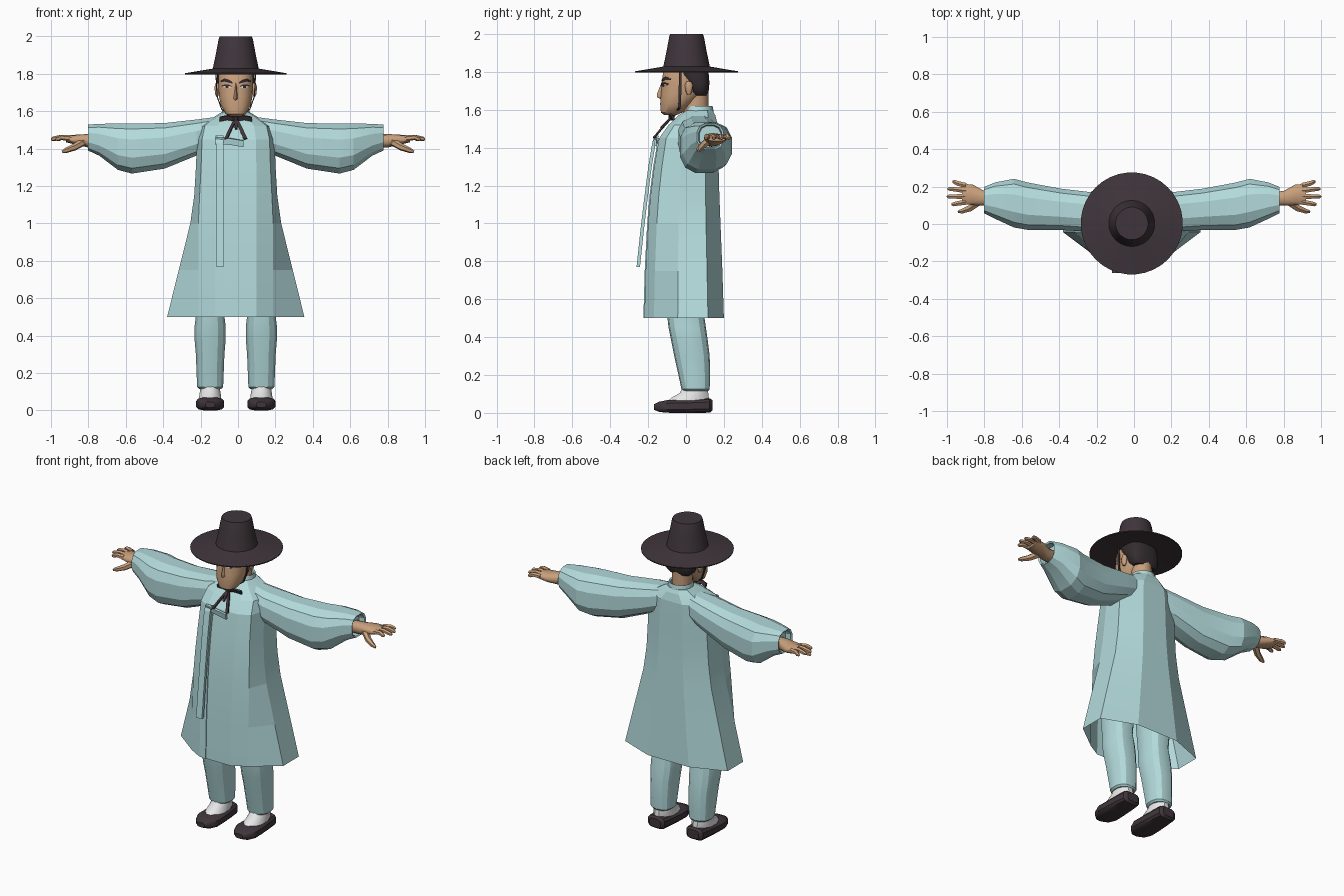
import bpy, bmesh, math
from mathutils import Vector as V

if "Cube" in bpy.data.objects:
    bpy.data.objects.remove(bpy.data.objects["Cube"])

CX = -0.012  # body centre line


def mat(name, rgb):
    m = bpy.data.materials.new(name)
    m.diffuse_color = (*rgb, 1)
    m.use_nodes = True
    m.node_tree.nodes["Principled BSDF"].inputs["Base Color"].default_value = m.diffuse_color
    return m


TEAL = mat("pale teal cloth", (0.45, 0.70, 0.71))
DARK = mat("dark horsehair", (0.05, 0.036, 0.043))
HAIR = mat("black hair", (0.035, 0.026, 0.03))
SKIN = mat("tan skin", (0.58, 0.35, 0.20))
WHITE = mat("white cotton", (0.82, 0.82, 0.82))


def ell(c, u, v, n, e=2.0):
    """Rounded ring around c spanned by u and v; a higher e is boxier."""
    out = []
    for i in range(n):
        a = 2 * math.pi * (i + 0.5) / n
        ca, sa = math.cos(a), math.sin(a)
        out.append(V(c) + V(u) * math.copysign(abs(ca) ** (2 / e), ca)
                   + V(v) * math.copysign(abs(sa) ** (2 / e), sa))
    return out


def loft(name, parts, material, angle=35, cap0=True, cap1=True):
    """Skin one or more lists of rings into a single object."""
    bm = bmesh.new()
    for rings in parts:
        vs = [[bm.verts.new(p) for p in r] for r in rings]
        n = len(vs[0])
        for a, b in zip(vs, vs[1:]):
            for i in range(n):
                j = (i + 1) % n
                bm.faces.new((a[i], a[j], b[j], b[i]))
        if cap0:
            bm.faces.new(vs[0][::-1])
        if cap1:
            bm.faces.new(vs[-1])
    bmesh.ops.recalc_face_normals(bm, faces=bm.faces)
    me = bpy.data.meshes.new(name)
    bm.to_mesh(me)
    bm.free()
    me.materials.append(material)
    ob = bpy.data.objects.new(name, me)
    bpy.context.collection.objects.link(ob)
    if angle:
        bpy.ops.object.select_all(action='DESELECT')
        ob.select_set(True)
        bpy.context.view_layer.objects.active = ob
        bpy.ops.object.shade_smooth_by_angle(angle=math.radians(angle))
    return ob


def zring(x, z, w, y0, y1, n, e=2.0):
    return ell((x, (y0 + y1) / 2, z), (w, 0, 0), (0, (y1 - y0) / 2, 0), n, e)


def xring(x, z0, z1, y0, y1, n, e=2.0):
    return ell((x, (y0 + y1) / 2, (z0 + z1) / 2), (0, (y1 - y0) / 2, 0), (0, 0, (z1 - z0) / 2), n, e)


def strip_rings(pts, width, t):
    """Flat ribbon: width is a vector, t the thickness."""
    pts, w, out = [V(p) for p in pts], V(width) / 2, []
    for i, p in enumerate(pts):
        d = pts[min(i + 1, len(pts) - 1)] - pts[max(i - 1, 0)]
        k = d.cross(w).normalized() * t / 2
        out.append([p + w + k, p - w + k, p - w - k, p + w - k])
    return out


def tube(pts, radii, n=6):
    out = []
    for i, p in enumerate(pts):
        d = (V(pts[min(i + 1, len(pts) - 1)]) - V(pts[max(i - 1, 0)])).normalized()
        u = d.cross(V((0, 0, 1))).normalized()
        out.append(ell(p, u * radii[i], d.cross(u) * radii[i], n))
    return out


# Robe: faceted, flared, open at the hem
def robe_ring(z, w, f, b):
    def y(t):
        return f + (b - f) * t
    half = [(min(.11, .52 * w), f), (min(.2, .87 * w), y(.12)), (w, y(.42)),
            (w, y(.8)), (.4 * w, b)]
    pts = half + [(-x, yy) for x, yy in reversed(half)]
    return [V((CX + x, yy, z)) for x, yy in pts]


robe = [(.5, .367, -.22, .20), (.75, .305, -.213, .192), (1.0, .243, -.2, .182),
        (1.15, .222, -.187, .176), (1.3, .213, -.168, .172), (1.45, .207, -.142, .17),
        (1.52, .19, -.092, .168), (1.57, .115, -.04, .155), (1.595, .075, 0, .142)]
loft("robe", [[robe_ring(*r) for r in robe]], TEAL, angle=12, cap0=False)

# Collar band and neck
loft("collar", [[zring(CX, z, w, a, b, 14) for z, w, a, b in
                 [(1.54, .085, -.035, .15), (1.59, .078, -.01, .146), (1.62, .072, .0, .14),
                  (1.615, .062, .01, .13), (1.58, .06, .012, .128)]]], TEAL, cap0=False)
loft("neck", [[zring(CX, z, .06, -.015, .118, 14) for z in (1.55, 1.62, 1.72)]], SKIN)

# Sleeves: wide hanging bags gathered at the cuffs
sleeve = [(.1, 1.41, 1.572, -.02, .15), (.21, 1.36, 1.558, -.045, .172),
          (.38, 1.29, 1.54, -.035, .192), (.555, 1.263, 1.537, -.035, .225),
          (.63, 1.283, 1.537, -.022, .245), (.73, 1.36, 1.535, .025, .225),
          (.79, 1.388, 1.53, .055, .2), (.785, 1.395, 1.52, .065, .19),
          (.75, 1.4, 1.515, .07, .185)]
for s, side in ((-1, "left"), (1, "right")):
    loft(side + "_sleeve", [[xring(CX + s * x, *r, 12, 2.6) for x, *r in sleeve]], TEAL, angle=14)

    # Hand with four fingers and a thumb
    palm = [xring(s * x, zc - rz, zc + rz, yc - ry, yc + ry, 10, 2.4) for x, yc, zc, ry, rz in
            [(.74, .135, 1.44, .038, .036), (.8, .138, 1.442, .04, .036),
             (.86, .155, 1.447, .057, .028), (.92, .162, 1.452, .056, .018)]]
    hand = [palm]
    for y, tip, dy in ((.117, .975, -.012), (.147, 1.0, 0), (.178, .995, .01), (.206, .97, .02)):
        hand.append(tube([(s * .9, y, 1.455), (s * .945, y + dy * .6, 1.46),
                          (s * (tip - .01), y + dy, 1.452), (s * tip, y + dy, 1.449)],
                         [.016, .014, .012, .006]))
    hand.append(tube([(s * .83, .118, 1.435), (s * .875, .085, 1.408),
                      (s * .92, .068, 1.39), (s * .94, .066, 1.382)], [.022, .019, .014, .007]))
    loft(side + "_hand", hand, SKIN, angle=50)

    # Trouser leg, sock and shoe
    x = CX + s * .137
    leg = [(.115, .06, -.015, .118), (.125, .071, -.024, .125), (.2, .074, -.04, .127),
           (.3, .078, -.062, .125), (.38, .085, -.078, .115), (.45, .085, -.092, .105),
           (.52, .076, -.1, .095), (.72, .095, -.105, .1), (.95, .105, -.1, .1)]
    loft(side + "_trouser_leg", [[zring(x, z, w, a, b, 14, 2.4) for z, w, a, b in leg]], TEAL, angle=25)
    sock = [(.05, .062, -.115, .125), (.08, .06, -.08, .124), (.105, .056, -.035, .12), (.16, .05, -.01, .11)]
    loft(side + "_sock", [[zring(x, z, w, a, b, 12) for z, w, a, b in sock]], WHITE)
    shoe = [(.14, .04, .012, .068), (.125, .06, .0, .078), (.06, .068, .0, .074), (-.02, .074, .0, .07),
            (-.09, .076, .0, .07), (-.14, .056, .004, .06), (-.168, .026, .016, .046)]
    loft(side + "_shoe", [[ell((x, y, (a + b) / 2), (w, 0, 0), (0, 0, (b - a) / 2), 12, 3.6)
                           for y, w, a, b in shoe]], DARK)

# Head
HEAD = [(1.572, .03, -.115, -.05), (1.585, .055, -.133, -.02), (1.63, .08, -.137, .03),
        (1.68, .09, -.133, .08), (1.74, .094, -.128, .105), (1.8, .094, -.122, .11), (1.83, .085, -.1, .1)]
loft("head", [[zring(CX, z, w, a, b, 24, 2.4) for z, w, a, b in HEAD]], SKIN, angle=40)
loft("nose", [[[V((CX + x * w, y, z)) for x, y in ((-1, -.115), (0, tip), (1, -.115))]
               for z, w, tip in [(1.655, .012, -.13), (1.667, .021, -.154),
                                 (1.685, .016, -.153), (1.75, .01, -.127)]]], SKIN, angle=50)
for s, side in ((-1, "left"), (1, "right")):
    loft(side + "_ear", [[zring(CX + s * .1, z, w, .015 - d, .015 + d, 10) for z, w, d in
                          [(1.68, .006, .008), (1.695, .012, .016), (1.73, .014, .022),
                           (1.75, .008, .012)]]], SKIN, angle=50)

# Hair around the back and temples
loft("hair", [[zring(CX, z, w, a, b, 20, 2.8) for z, w, a, b in
               [(1.675, .07, .04, .108), (1.695, .092, .02, .12), (1.74, .1, .0, .124),
                (1.78, .102, -.04, .122), (1.82, .1, -.07, .115)]]], HAIR, angle=40)


def face_y(x, z):
    """Front surface of the head at (x, z)."""
    for (z0, *p), (z1, *q) in zip(HEAD, HEAD[1:]):
        if z0 <= z <= z1:
            w, a, b = [i + (j - i) * (z - z0) / (z1 - z0) for i, j in zip(p, q)]
            return (a + b) / 2 - (b - a) / 2 * (1 - min(1, abs(x / w)) ** 2.4) ** (1 / 2.4)


# Eyebrows and eyes as thin plates following the face
for s, side in ((-1, "left"), (1, "right")):
    for part, m, cols in (
            ("eyebrow", HAIR, [(.018, 1.748, 1.757), (.035, 1.752, 1.768), (.06, 1.758, 1.775), (.082, 1.756, 1.764)]),
            ("eye_white", WHITE, [(.024, 1.727, 1.731), (.04, 1.724, 1.738), (.056, 1.725, 1.738), (.07, 1.73, 1.734)]),
            ("eye_iris", HAIR, [(.04, 1.725, 1.739), (.047, 1.723, 1.741), (.056, 1.725, 1.739)]),
            ("eyelid", HAIR, [(.022, 1.73, 1.735), (.04, 1.736, 1.743), (.058, 1.736, 1.743), (.075, 1.731, 1.737)])):
        d = .006 if part in ("eye_iris", "eyelid") else .004
        loft(side + "_" + part, [[[V((CX + s * x, face_y(x, z) - o, z)) for z, o in
                                   ((lo, 0), (lo, d), (hi, d), (hi, 0))] for x, lo, hi in cols]], m, angle=0)

# Wide brimmed hat
loft("hat", [[ell((CX, 0.003, z), (r, 0, 0), (0, r, 0), 36) for r, z in
              [(.09, 1.815), (.2, 1.806), (.272, 1.797), (.273, 1.803), (.2, 1.815), (.123, 1.828),
               (.106, 1.91), (.092, 1.985), (.087, 2.0)]]], DARK)

# Chin strap tied in a bow with hanging tails
for s, side in ((-1, "left"), (1, "right")):
    loft(side + "_chin_strap", [strip_rings(
        [(CX + s * .106, -.03, 1.81), (CX + s * .1, -.032, 1.68), (CX + s * .075, -.035, 1.61),
         (CX, -.07, 1.562)], (0, .014, 0), .006)], DARK, angle=0)
    loft(side + "_bow_loop", [strip_rings(
        [(CX, -.078, 1.558), (CX + s * .045, -.08, 1.566), (CX + s * .085, -.068, 1.558)],
        (0, -.01, .022), .012)], DARK, angle=0)
    loft(side + "_bow_tail", [strip_rings(
        [(CX, -.078, 1.558), (CX + s * .028, -.125, 1.505), (CX + s * .052, -.17, 1.452)],
        (.018, 0, .006), .008)], DARK, angle=0)
loft("bow_knot", [[zring(CX, z, w, -.095, -.06, 8) for z, w in
                   [(1.542, .01), (1.55, .016), (1.565, .016), (1.572, .01)]]], DARK)
loft("bow_middle_tail", [strip_rings([(CX, -.085, 1.555), (CX + .002, -.135, 1.505)],
                                     (.014, 0, 0), .008)], DARK, angle=0)

# Robe tie: short loop on the chest and one long hanging ribbon
loft("robe_tie_loop", [strip_rings([(-.12, -.158, 1.445), (-.04, -.162, 1.438), (.03, -.162, 1.426)],
                                   (0, -.006, .034), .014)], TEAL, angle=0)
loft("robe_tie_ribbon", [strip_rings(
    [(-.098, -.15, 1.465), (-.098, -.168, 1.43), (-.097, -.19, 1.3), (-.097, -.213, 1.12),
     (-.097, -.233, .95), (-.097, -.252, .77)], (.042, 0, 0), .018)], TEAL, angle=0)
# Overlapping front edge of the robe
loft("robe_front_overlap", [strip_rings(
    [(-.085, f - .002, z) for z, w, f, b in robe[:6]], (.02, 0, 0), .006)], TEAL, angle=0)
